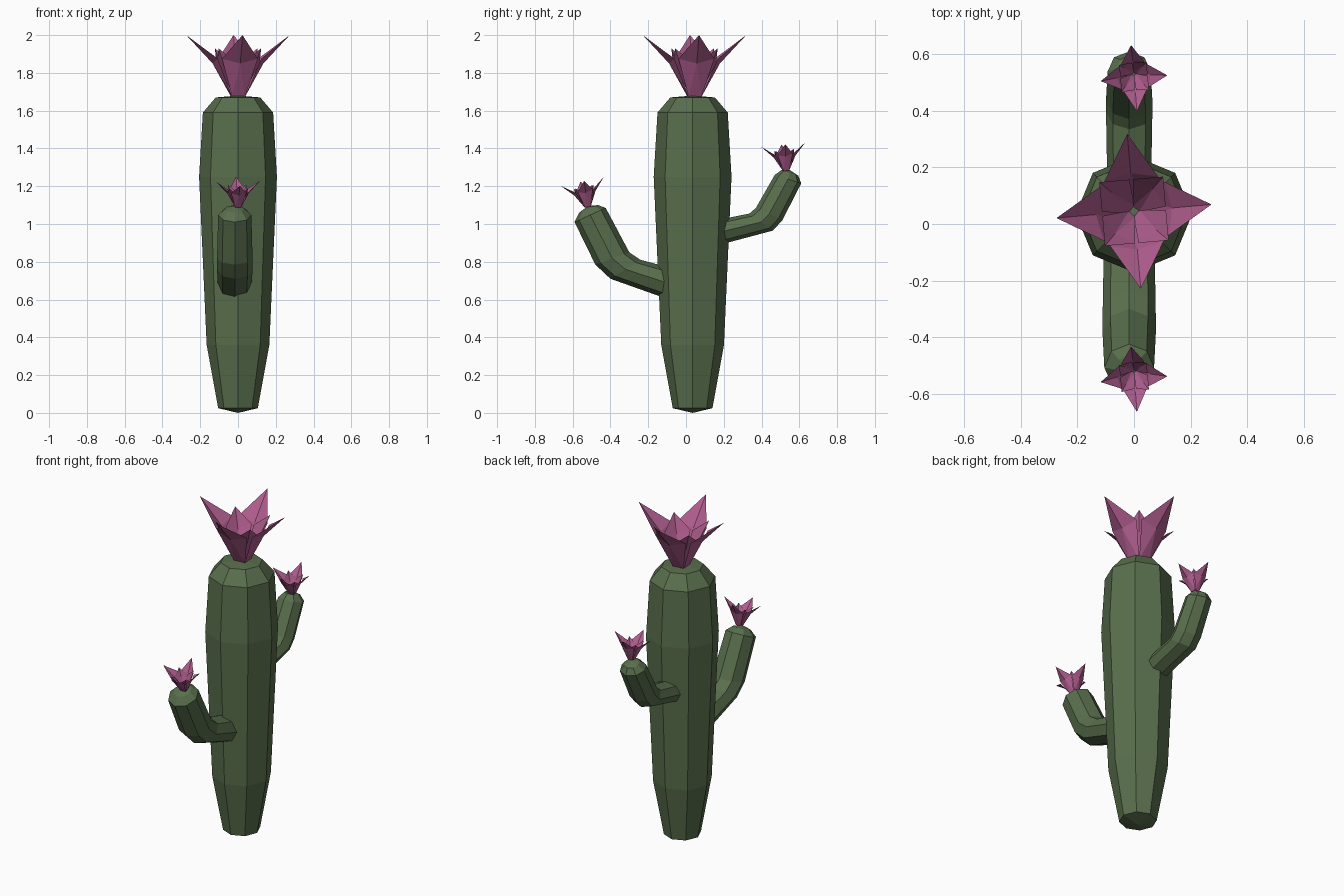
import bpy, bmesh, math
from mathutils import Vector, Matrix

if "Cube" in bpy.data.objects:
    bpy.data.objects.remove(bpy.data.objects["Cube"])


def material(name, rgb):
    m = bpy.data.materials.new(name)
    m.diffuse_color = (*rgb, 1)
    m.use_nodes = True
    m.node_tree.nodes["Principled BSDF"].inputs["Base Color"].default_value = m.diffuse_color
    return m


GREEN = material("cactus green", (0.10, 0.157, 0.073))
PINK = material("flower pink", (0.43, 0.11, 0.27))
SIDES = 8


def finish(bm, name, mat, solid=True):
    if solid:
        bmesh.ops.recalc_face_normals(bm, faces=bm.faces)
    me = bpy.data.meshes.new(name)
    bm.to_mesh(me)
    bm.free()
    me.materials.append(mat)
    ob = bpy.data.objects.new(name, me)
    bpy.context.collection.objects.link(ob)
    return ob


def tube(name, rings, start, end):
    """Eight-sided tube; each ring is (low point, high point, half width, x)."""
    bm = bmesh.new()
    loops = []
    for low, high, half, x in rings:
        low, high = Vector((x, *low)), Vector((x, *high))
        mid, axis = (low + high) / 2, (high - low) / 2
        loops.append([bm.verts.new(mid + axis * math.cos(a) + Vector((half * math.sin(a), 0, 0)))
                      for a in (i * math.tau / SIDES for i in range(SIDES))])
    for a, b in zip(loops, loops[1:]):
        for i in range(SIDES):
            j = (i + 1) % SIDES
            bm.faces.new((a[i], a[j], b[j], b[i]))
    # fan caps to a central point
    for loop, tip in ((loops[0], start), (loops[-1], end)):
        p = bm.verts.new(tip)
        for i in range(SIDES):
            bm.faces.new((loop[i], loop[(i + 1) % SIDES], p))
    return finish(bm, name, GREEN)


# trunk
CY = 0.035
trunk = [((CY - r, z), (CY + r, z), r, 0) for z, r in
         ((0.025, 0.105), (0.36, 0.166), (1.25, 0.206), (1.59, 0.186), (1.67, 0.118))]
tube("trunk", trunk, (0, CY, 0), (0, CY, 1.68))

# arms, bending upward on the front and back
AX = -0.017
tube("front_arm", [
    ((-0.09, 0.60), (-0.09, 0.77), 0.09, AX),
    ((-0.40, 0.71), (-0.24, 0.81), 0.094, AX),
    ((-0.48, 0.785), (-0.30, 0.85), 0.094, AX),
    ((-0.59, 1.01), (-0.425, 1.085), 0.088, AX),
    ((-0.565, 1.06), (-0.465, 1.10), 0.052, AX)],
    (AX, -0.09, 0.69), (AX, -0.52, 1.095))
tube("back_arm", [
    ((0.17, 0.888), (0.17, 1.022), 0.078, AX),
    ((0.46, 0.965), (0.335, 1.055), 0.082, AX),
    ((0.51, 1.02), (0.37, 1.085), 0.082, AX),
    ((0.61, 1.215), (0.47, 1.26), 0.076, AX),
    ((0.595, 1.255), (0.505, 1.285), 0.045, AX)],
    (AX, 0.17, 0.955), (AX, 0.55, 1.285))


# petal outlines: base, keel, sides and tip as (radius, half width, height)
OUTER = dict(base=(0.035, 0.035, 0.0), keel=(0.135, 0, 0.175),
             side=(0.115, 0.095, 0.20), tip=(0.275, 0, 0.325))
INNER = dict(base=(0.01, 0.015, 0.0), keel=(0.105, 0, 0.15),
             side=(0.085, 0.075, 0.17), tip=(0.16, 0, 0.255))


def flower(name, place, scale, tilt):
    bm = bmesh.new()
    for shape, offset in ((OUTER, 5), (INNER, 50)):
        for k in range(4):
            turn = Matrix.Rotation(math.radians(offset + 90 * k), 4, 'Z')

            def v(key, s=1):
                r, w, h = shape[key]
                return bm.verts.new(turn @ Vector((r, s * w, h)))
            bl, br, keel = v("base", 1), v("base", -1), v("keel")
            sl, sr, tip = v("side", 1), v("side", -1), v("tip")
            for f in ((bl, br, keel), (br, sr, keel), (sr, tip, keel),
                      (tip, sl, keel), (sl, bl, keel)):
                bm.faces.new(f[::-1])
    bm.transform(Matrix.Translation(place) @ Matrix.Rotation(math.radians(tilt), 4, 'X')
                 @ Matrix.Scale(scale, 4))
    bmesh.ops.recalc_face_normals(bm, faces=bm.faces)
    for f in bm.faces:      # petals face upward
        if f.normal.z < 0:
            f.normal_flip()
    return finish(bm, name, PINK, solid=False)


flower("top_flower", (0, 0.045, 1.675), 1.0, 0)
flower("front_arm_flower", (0, -0.52, 1.09), 0.43, 12)
flower("back_arm_flower", (0, 0.53, 1.282), 0.43, -4 + 10)
